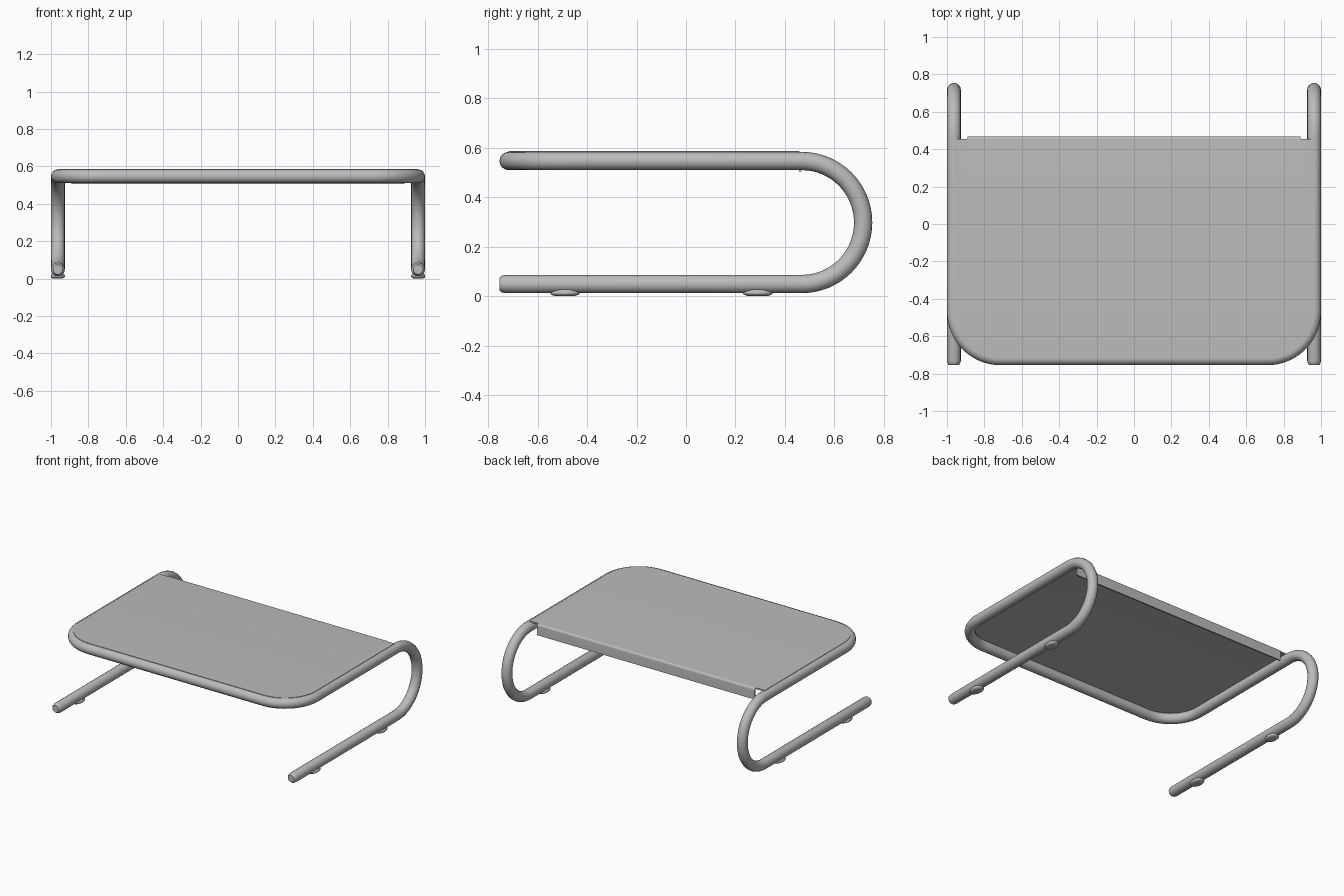
import bpy, bmesh
from math import sin, cos, pi, radians

if "Cube" in bpy.data.objects:
    bpy.data.objects.remove(bpy.data.objects["Cube"], do_unlink=True)

R = 0.037                  # tube radius
X = 1 - R                  # tube centre line, sideways
FRONT, BACK = -0.718, 0.468
TOP, LOW = 0.547, 0.049    # tube centre heights
BEND = (TOP - LOW) / 2
CORNER = 0.25
SHEET_TOP = 0.587

# one grey metal for everything
grey = bpy.data.materials.new("grey metal")
grey.use_nodes = True
colour = (0.5, 0.5, 0.5, 1)
grey.diffuse_color = colour
bsdf = next(n for n in grey.node_tree.nodes if n.type == 'BSDF_PRINCIPLED')
bsdf.inputs["Base Color"].default_value = colour


def finish(obj, angle=35):
    bpy.ops.object.select_all(action='DESELECT')
    obj.select_set(True)
    bpy.context.view_layer.objects.active = obj
    bpy.ops.object.convert(target='MESH')
    obj = bpy.context.object
    obj.data.materials.clear()
    obj.data.materials.append(grey)
    bpy.ops.object.shade_smooth_by_angle(angle=radians(angle))


def add(name, data):
    obj = bpy.data.objects.new(name, data)
    bpy.context.collection.objects.link(obj)
    return obj


def arc(start, end, steps):
    return [start + (end - start) * i / steps for i in range(steps + 1)]


def front_corner():
    """Left front corner of the centre line, from the front edge to the side."""
    cx, cy = X - CORNER, FRONT + CORNER
    return [(cx + CORNER * cos(a), cy + CORNER * sin(a)) for a in arc(-pi / 2, 0, 16)]


# frame: one bent tube, left half from the front centre to the foot end, then mirrored
half = [(x, y, TOP, 1) for x, y in front_corner()]
half += [(X, BACK + BEND * cos(a), LOW + BEND + BEND * sin(a), 1)
         for a in arc(pi / 2, -pi / 2, 32)]
half += [(X, -0.732, LOW, 1), (X, -0.746, LOW, 0.9), (X, -0.755, LOW, 0.7)]
path = [(-x, y, z, r) for x, y, z, r in reversed(half)] + half

curve = bpy.data.curves.new("tube_frame", 'CURVE')
curve.dimensions = '3D'
curve.bevel_depth = R
curve.bevel_resolution = 6
curve.use_fill_caps = True
spline = curve.splines.new('POLY')
spline.points.add(len(path) - 1)
for point, (x, y, z, r) in zip(spline.points, path):
    point.co = (x, y, z, 1)
    point.radius = r
finish(add("tube_frame", curve))

# shelf: flat sheet over the tube with a folded flange at the back
bm = bmesh.new()
fold_r, flange_x = 0.014, 0.89
fold_y = BACK - fold_r
right = front_corner()
outline = [(-x, y) for x, y in reversed(right)] + right
outline += [(X, fold_y), (flange_x, fold_y), (-flange_x, fold_y), (-X, fold_y)]
verts = [bm.verts.new((x, y, SHEET_TOP)) for x, y in outline]
bm.faces.new(verts)
a, b = verts[-2], verts[-3]
rows = [(fold_y + fold_r * sin(t), SHEET_TOP - fold_r + fold_r * cos(t))
        for t in arc(0, pi / 2, 6)[1:]] + [(BACK, 0.505)]
for y, z in rows:
    c, d = bm.verts.new((flange_x, y, z)), bm.verts.new((-flange_x, y, z))
    bm.faces.new((a, b, c, d))
    a, b = d, c
mesh = bpy.data.meshes.new("shelf_sheet")
bm.to_mesh(mesh)
bm.free()
shelf = add("shelf_sheet", mesh)
solid = shelf.modifiers.new("thickness", 'SOLIDIFY')
solid.thickness = 0.01
solid.offset = -1
finish(shelf)

# feet: oval pads with a domed top and a flattened underside
for side, sx in (("left", 1), ("right", -1)):
    for place, y in (("front", -0.49), ("back", 0.29)):
        bm = bmesh.new()
        bmesh.ops.create_uvsphere(bm, u_segments=24, v_segments=16, radius=1)
        for v in bm.verts:
            z = v.co.z
            v.co.z = 0.024 * z if z > 0 else 0.015 * max(z, -0.8)
            v.co.x *= 0.038
            v.co.y *= 0.06
        mesh = bpy.data.meshes.new("foot")
        bm.to_mesh(mesh)
        bm.free()
        foot = add(f"{place}_{side}_foot", mesh)
        foot.location = (sx * X, y, 0.012)
        finish(foot)
